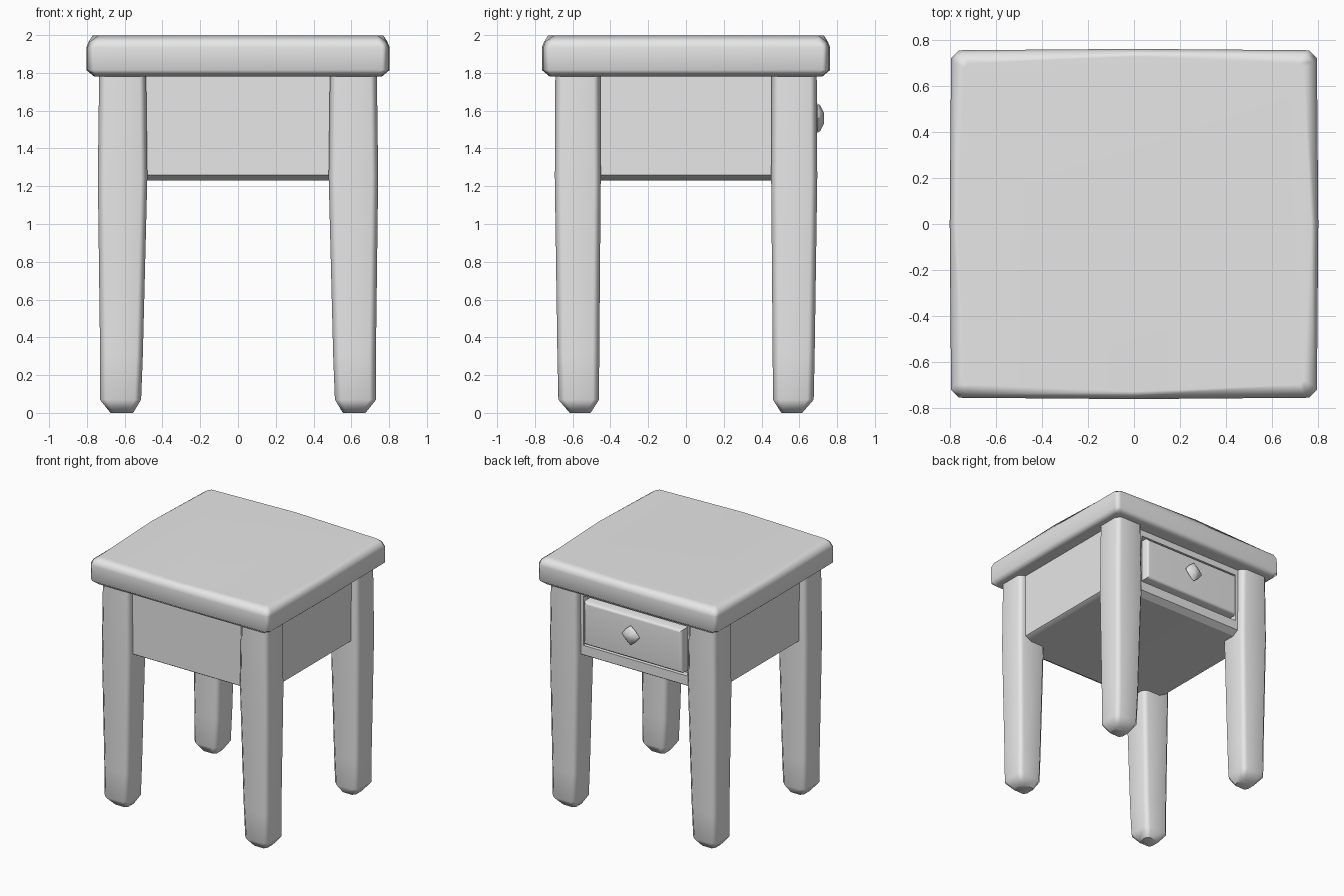
import bpy, bmesh, math
from mathutils import Vector

if "Cube" in bpy.data.objects:
    bpy.data.objects.remove(bpy.data.objects["Cube"], do_unlink=True)

grey = bpy.data.materials.new("plain_grey")
grey.use_nodes = True
grey.diffuse_color = (0.8, 0.8, 0.8, 1)
grey.node_tree.nodes["Principled BSDF"].inputs["Base Color"].default_value = (0.8, 0.8, 0.8, 1)


def finish(bm, name, angle=52):
    """Turn a bmesh into a smooth shaded object with weighted normals."""
    bmesh.ops.recalc_face_normals(bm, faces=bm.faces)
    me = bpy.data.meshes.new(name)
    bm.to_mesh(me)
    bm.free()
    me.materials.append(grey)
    me.shade_smooth()
    me.set_sharp_from_angle(angle=math.radians(angle))
    ob = bpy.data.objects.new(name, me)
    bpy.context.collection.objects.link(ob)
    wn = ob.modifiers.new("even_shading", 'WEIGHTED_NORMAL')
    wn.keep_sharp = True
    return ob


def loft(rings):
    """Skin a stack of equal-length rings and cap both ends."""
    bm = bmesh.new()
    loops = [[bm.verts.new(p) for p in ring] for ring in rings]
    n = len(loops[0])
    for a, b in zip(loops, loops[1:]):
        for i in range(n):
            j = (i + 1) % n
            bm.faces.new((a[i], a[j], b[j], b[i]))
    bm.faces.new(loops[0][::-1])
    bm.faces.new(loops[-1])
    return bm


def chamfered(cx, cy, hx, hy, c, z, bow=0):
    """Rectangle with cut corners; bow pushes the side middles outwards."""
    pts = []
    for sx, sy in ((1, -1), (1, 1), (-1, 1), (-1, -1)):
        pair = [(sx * (hx - c), sy * hy), (sx * hx, sy * (hy - c))]
        pts += pair if sx * sy < 0 else pair[::-1]
        if bow:
            pts.append({(1, -1): (hx + bow, 0), (1, 1): (0, hy + bow),
                        (-1, 1): (-hx - bow, 0), (-1, -1): (0, -hy - bow)}[sx, sy])
    return [(cx + x, cy + y, z) for x, y in pts]


# Table top: worn slab with soft edges, dented more at the corners
finish(loft([chamfered(0, 0, .755, .715, .03, 1.78, .006),
             chamfered(0, 0, .797, .757, .035, 1.815, .006),
             chamfered(0, 0, .797, .757, .035, 1.935, .006),
             chamfered(0, 0, .785, .745, .04, 1.965, .006),
             chamfered(0, 0, .74, .70, .02, 1.998, .03)]), "table_top")

# Legs: chamfered posts, slimmer below, with blunt feet
LEG = [(0, .615, .56, .06, .055, .02), (.07, .622, .568, .109, .108, .035),
       (.3, .617, .57, .113, .111, .035), (1.25, .611, .573, .131, .122, .035),
       (1.8, .611, .573, .124, .119, .035)]
for side, sx in (("left", 1), ("right", -1)):
    for end, sy in (("front", -1), ("back", 1)):
        finish(loft([chamfered(sx * x, sy * y, hx, hy, c, z)
                     for z, x, y, hx, hy, c in LEG]), f"{end}_{side}_leg")

# Cabinet: box under the top, with an opening cut into its back
def rect(hx, hy, z):
    return [(-hx, -hy, z), (hx, -hy, z), (hx, hy, z), (-hx, hy, z)]

bm = loft([rect(.63, .59, 1.23), rect(.685, .64, 1.26), rect(.685, .64, 1.8)])
bm.normal_update()
back = max(bm.faces, key=lambda f: f.calc_center_median().y)
bmesh.ops.inset_individual(bm, faces=[back], thickness=.05)
for v in back.verts:
    v.co.x = math.copysign(.46, v.co.x)
    v.co.z = 1.73 if v.co.z > 1.5 else 1.335
hole = bmesh.ops.extrude_discrete_faces(bm, faces=[back])["faces"][0]
for v in hole.verts:
    v.co.y -= .05
finish(bm, "cabinet", 30)

# Drawer front standing a little proud of the opening
bm = bmesh.new()
bmesh.ops.create_cube(bm, size=1)
for v in bm.verts:
    v.co = Vector((v.co.x * .87, v.co.y * .1 + .63, v.co.z * .345 + 1.533))
front_edges = [e for e in bm.edges if all(v.co.y > .66 for v in e.verts)]
bmesh.ops.bevel(bm, geom=front_edges, offset=.02, segments=1, affect='EDGES')
finish(bm, "drawer_front")

# Knob: faceted diamond on a short neck
def knob_ring(r, y):
    return [(math.cos(a) * r * k, y, 1.56 + math.sin(a) * r * k)
            for a, k in ((i * math.pi / 4, .78 if i % 2 else 1) for i in range(8))]

finish(loft([knob_ring(.035, .66), knob_ring(.04, .685), knob_ring(.078, .697),
             knob_ring(.068, .71), knob_ring(.028, .73)]), "drawer_knob")
